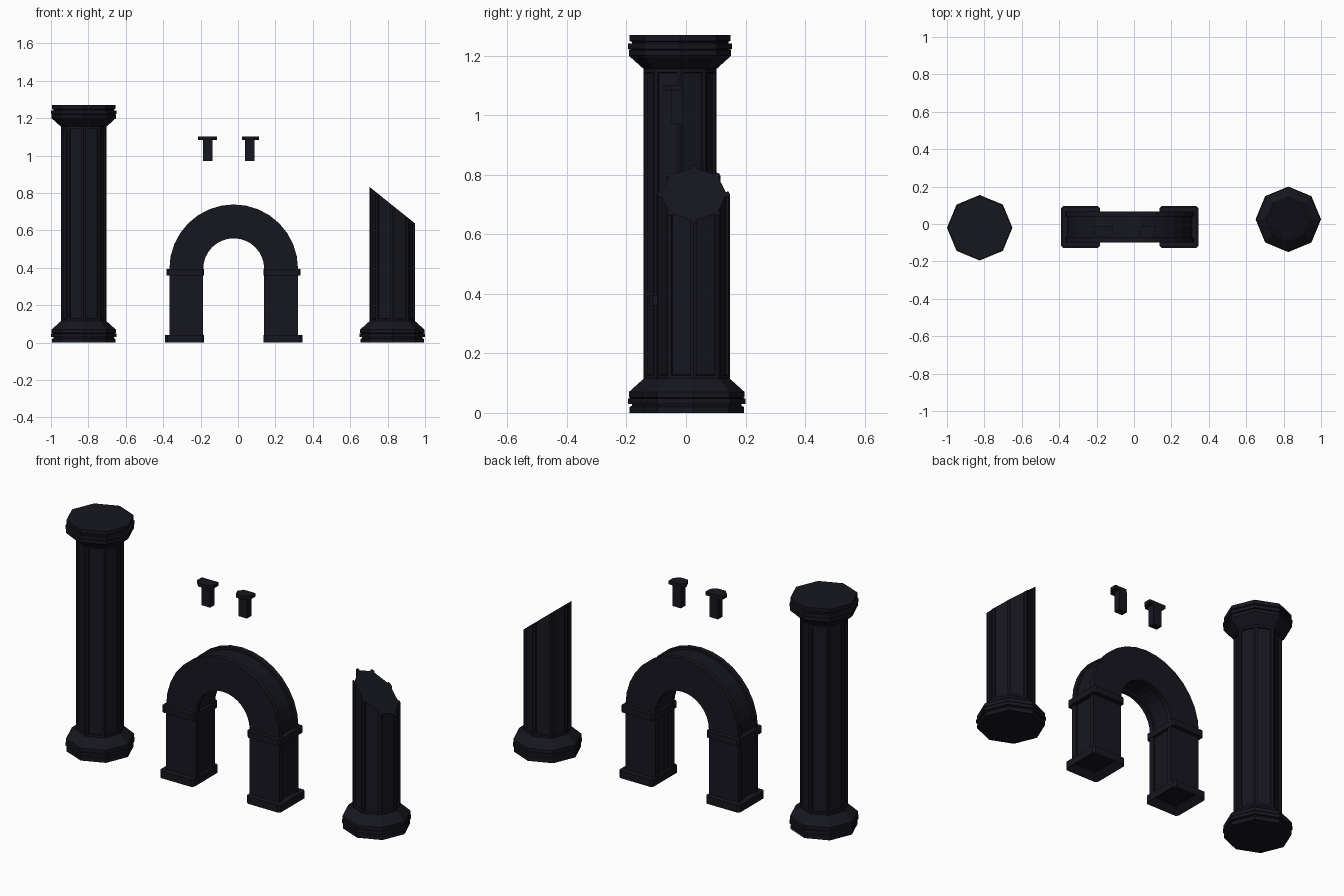
import bpy, bmesh
from math import sin, cos, pi
from mathutils import Vector

if "Cube" in bpy.data.objects:
    bpy.data.objects.remove(bpy.data.objects["Cube"])

stone = bpy.data.materials.new("dark_stone")
stone.diffuse_color = (0.008, 0.008, 0.014, 1)
stone.use_nodes = True
stone.node_tree.nodes["Principled BSDF"].inputs["Base Color"].default_value = stone.diffuse_color


def finish(name, bm):
    bmesh.ops.recalc_face_normals(bm, faces=bm.faces[:])
    me = bpy.data.meshes.new(name)
    bm.to_mesh(me)
    bm.free()
    ob = bpy.data.objects.new(name, me)
    bpy.context.collection.objects.link(ob)
    me.materials.append(stone)
    return ob


def loft(bm, rings):
    """Skin a list of closed rings of points; returns vertex rings and faces per band."""
    vs = [[bm.verts.new(p) for p in r] for r in rings]
    bands = []
    for a, b in zip(vs, vs[1:]):
        n = len(a)
        bands.append([bm.faces.new((a[i], a[(i + 1) % n], b[(i + 1) % n], b[i]))
                      for i in range(n)])
    return vs, bands


# Octagonal columns: moulded base, panelled shaft, mirrored capital
HEIGHT = 1.27
BASE = [(.170, 0), (.170, .020), (.162, .024), (.162, .030), (.175, .030), (.175, .048),
        (.165, .050), (.172, .052), (.172, .070), (.122, .115)]


def column(name, x, y, cut=None):
    bm = bmesh.new()
    profile = BASE + [(r, HEIGHT - z) for r, z in reversed(BASE)]
    rings = [[(x + r * cos(i * pi / 4), y + r * sin(i * pi / 4), z) for i in range(8)]
             for r, z in profile]
    vs, bands = loft(bm, rings)
    bm.faces.new(vs[0][::-1])
    bm.faces.new(vs[-1])
    bmesh.ops.recalc_face_normals(bm, faces=bm.faces[:])
    # recessed panel on each shaft face
    shaft = bands[len(BASE) - 1]
    bmesh.ops.inset_individual(bm, faces=shaft, thickness=.016)
    bmesh.ops.inset_individual(bm, faces=shaft, thickness=.003, depth=-.009)
    if cut:
        res = bmesh.ops.bisect_plane(bm, geom=bm.verts[:] + bm.edges[:] + bm.faces[:],
                                     plane_co=cut[0], plane_no=cut[1], clear_outer=True)
        edges = [e for e in res["geom_cut"] if isinstance(e, bmesh.types.BMEdge)]
        bmesh.ops.edgeloop_fill(bm, edges=edges)
    return finish(name, bm)


column("whole_column", -.825, -.02)
column("broken_column", .825, .025, (Vector((.825, .025, .735)), Vector((.19, 0, .237))))

# Arch: channelled section swept up one pier, over and down the other
CX, CY, SPRING = -.023, -.016, .395
RO, RI, H, C, D = .344, .163, .083, .055, .012
section = [(RO, -H), (RO, -C), (RO - D, -C), (RO - D, C), (RO, C), (RO, H),
           (RI, H), (RI, C), (RI + D, C), (RI + D, -C), (RI, -C), (RI, -H)]
SEGS = 16
path = [(0, .03)] + [(i * pi / SEGS, SPRING) for i in range(SEGS + 1)] + [(pi, .03)]
bm = bmesh.new()
vs, _ = loft(bm, [[(CX + r * cos(a), CY + y, z + r * sin(a)) for r, y in section]
                  for a, z in path])
bm.faces.new(vs[0])
bm.faces.new(vs[-1])
finish("arch", bm)


def block(name, x0, x1, y0, y1, z0, z1, bevel=0, pit=0):
    bm = bmesh.new()
    bmesh.ops.create_cube(bm, size=1)
    for v in bm.verts:
        v.co = ((x0 + x1) / 2 + v.co.x * (x1 - x0), (y0 + y1) / 2 + v.co.y * (y1 - y0),
                (z0 + z1) / 2 + v.co.z * (z1 - z0))
    if bevel:
        upright = [e for e in bm.edges if abs(e.verts[0].co.z - e.verts[1].co.z) > 1e-4]
        bmesh.ops.bevel(bm, geom=upright, offset=bevel, segments=1, affect='EDGES')
    if pit:
        bm.normal_update()
        bottom = [f for f in bm.faces if f.normal.z < -.9]
        bmesh.ops.inset_individual(bm, faces=bottom, thickness=.045)
        bmesh.ops.translate(bm, verts=bottom[0].verts[:], vec=(0, 0, pit))
    return finish(name, bm)


# Footings (hollow underneath) and collars of both piers
for side, s in (("left", -1), ("right", 1)):
    xs = sorted((CX + s * .160, CX + s * .367))
    block(side + "_footing", *xs, CY - .113, CY + .113, 0, .04, .012, .034)
    xs = sorted((CX + s * .160, CX + s * .358))
    block(side + "_collar", *xs, CY - .106, CY + .106, .36, .395, .01)


# Wall brackets: a thin shelf on a short stem
def shelf(name, outline, z0, z1):
    bm = bmesh.new()
    vs, _ = loft(bm, [[(x, y, z) for x, y in outline] for z in (z0, z1)])
    bm.faces.new(vs[0][::-1])
    bm.faces.new(vs[1])
    return finish(name, bm)


block("left_bracket_stem", -.188, -.136, -.048, -.01, .97, 1.085)
shelf("left_bracket_shelf", [(-.213, -.01), (-.213, -.05), (-.188, -.076), (-.136, -.076),
                             (-.111, -.05), (-.111, -.01)], 1.083, 1.102)
block("right_bracket_stem", .038, .088, -.048, -.01, .97, 1.085)
shelf("right_bracket_shelf", [(.042, -.01), (.034, -.026), (.022, -.036), (.04, -.076),
                              (.088, -.076), (.113, -.05), (.113, -.01)], 1.083, 1.102)
